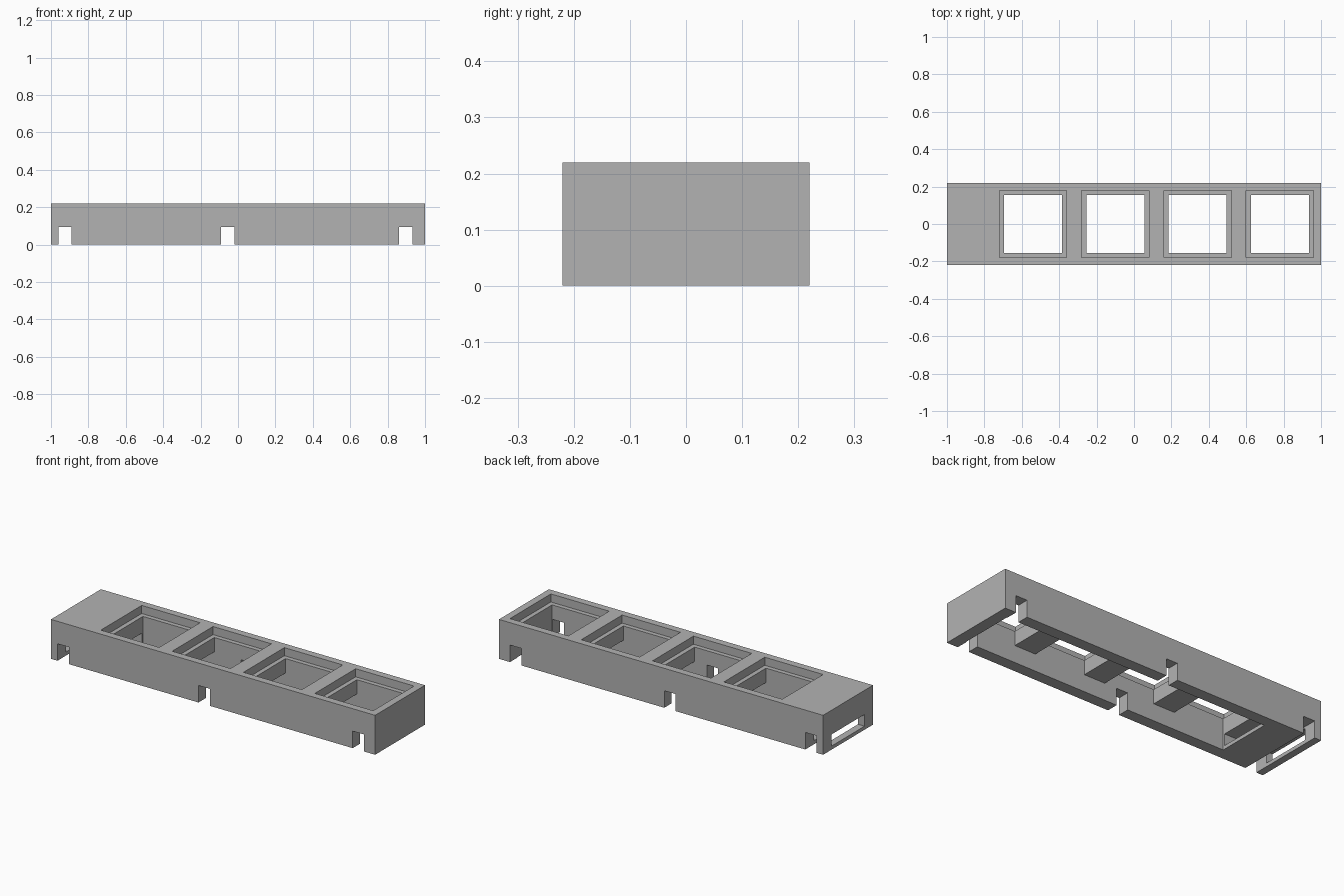
import bpy

cube = bpy.data.objects.get("Cube")
if cube:
    bpy.data.objects.remove(cube, do_unlink=True)


def box(name, x0, x1, y0, y1, z0, z1):
    """Axis-aligned box given by its limits."""
    bpy.ops.mesh.primitive_cube_add(size=1)
    obj = bpy.context.object
    obj.name = name
    for v in obj.data.vertices:
        v.co.x = x1 if v.co.x > 0 else x0
        v.co.y = y1 if v.co.y > 0 else y0
        v.co.z = z1 if v.co.z > 0 else z0
    return obj


def cut(target, *limits):
    """Subtract a box from the target and discard the cutter."""
    cutter = box("cutter", *limits)
    cutter.hide_render = True
    mod = target.modifiers.new("cut", 'BOOLEAN')
    mod.operation = 'DIFFERENCE'
    mod.solver = 'EXACT'
    mod.object = cutter
    bpy.context.view_layer.objects.active = target
    bpy.ops.object.modifier_apply(modifier=mod.name)
    bpy.data.objects.remove(cutter, do_unlink=True)


HEIGHT, HALF_DEPTH = 0.22, 0.22
CHANNEL = 0.095           # height of the notches and of the lower cavity
RECESS, HOLE = 0.18, 0.155  # half sizes of the square openings
centres = [-0.54 + 0.44 * i for i in range(4)]

# Main housing block
housing = box("housing", -1, 1, -HALF_DEPTH, HALF_DEPTH, 0, HEIGHT)

# Long cavity under the openings
cut(housing, centres[0] - HOLE, centres[-1] + HOLE, -HOLE, HOLE, -0.1, CHANNEL)

# Square openings, each with a shallow recess around its top
for c in centres:
    cut(housing, c - HOLE, c + HOLE, -HOLE, HOLE, CHANNEL - 0.03, 0.3)
    cut(housing, c - RECESS, c + RECESS, -RECESS, RECESS, HEIGHT - 0.045, 0.3)

# Notches across the bottom edges
for x in (-0.96, -0.09, 0.862):
    cut(housing, x, x + 0.07, -0.3, 0.3, -0.1, CHANNEL)

# Flat slot from the left end through to the cavity
cut(housing, -1.1, centres[0] - HOLE + 0.05, -0.145, 0.145, 0.02, 0.085)

# Plain grey finish
grey = bpy.data.materials.new("plain_grey")
grey.use_nodes = True
colour = (0.45, 0.45, 0.45, 1)
grey.diffuse_color = colour
grey.node_tree.nodes["Principled BSDF"].inputs["Base Color"].default_value = colour
housing.data.materials.clear()
housing.data.materials.append(grey)
for p in housing.data.polygons:
    p.material_index = 0
